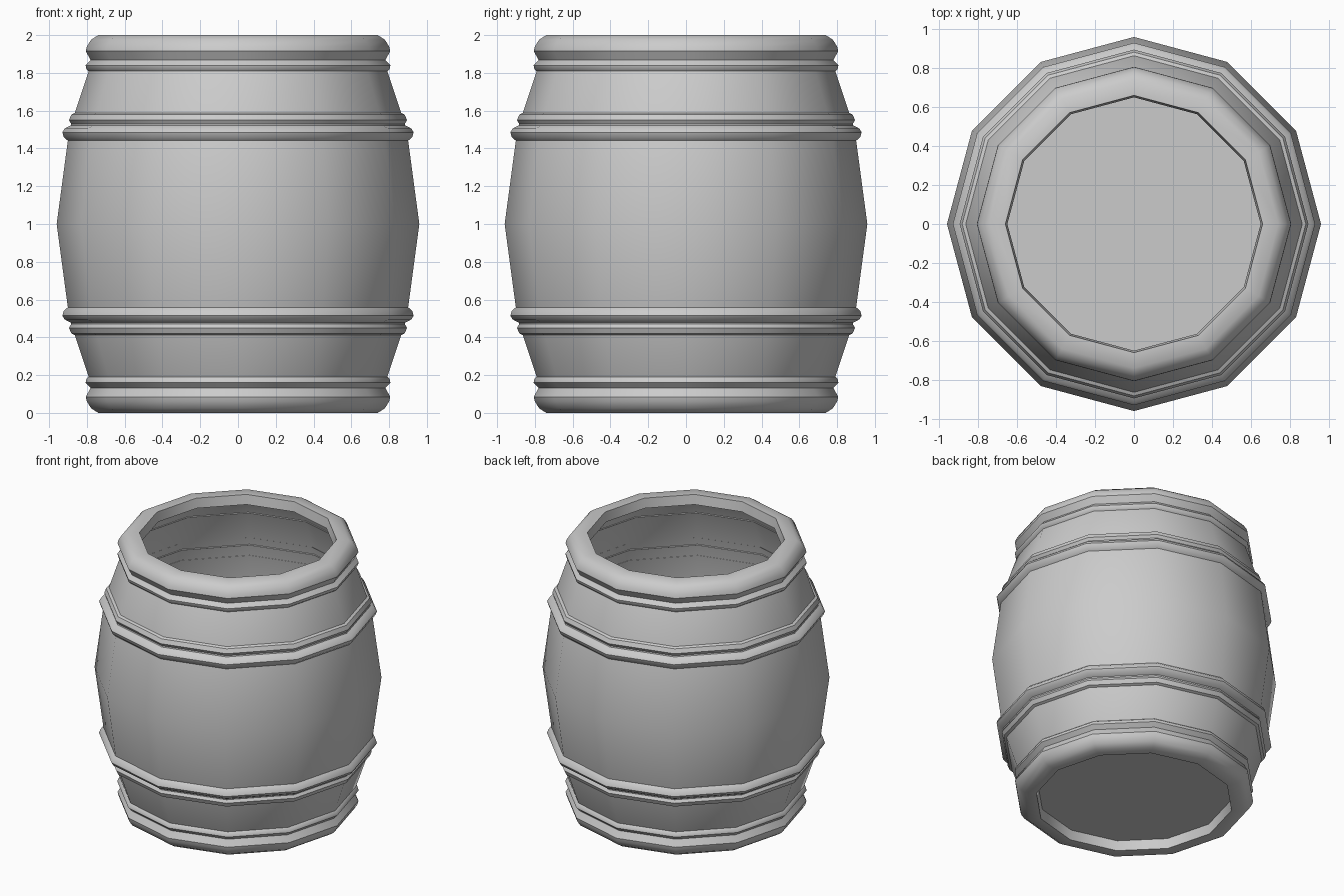
import bpy, bmesh
from math import cos, sin, pi, radians

if "Cube" in bpy.data.objects:
    bpy.data.objects.remove(bpy.data.objects["Cube"])

SIDES = 12


def lathe(name, profile, cap_first=False):
    """Revolve (radius, z) points around z as a twelve-sided surface."""
    bm = bmesh.new()
    rings = []
    for r, z in profile:
        rings.append([bm.verts.new((r * cos(2 * pi * i / SIDES),
                                    r * sin(2 * pi * i / SIDES), z))
                      for i in range(SIDES)])
    for a, b in zip(rings, rings[1:]):
        for i in range(SIDES):
            j = (i + 1) % SIDES
            bm.faces.new((a[i], a[j], b[j], b[i]))
    if cap_first:
        bm.faces.new(rings[0][::-1])
    mesh = bpy.data.meshes.new(name)
    bm.to_mesh(mesh)
    bm.free()
    obj = bpy.data.objects.new(name, mesh)
    bpy.context.collection.objects.link(obj)
    obj.select_set(True)
    bpy.context.view_layer.objects.active = obj
    bpy.ops.object.shade_smooth_by_angle(angle=radians(40))
    obj.select_set(False)
    return obj


def flip(profile):
    """Mirror a profile about the barrel's middle, z = 1."""
    return [(r, 2 - z) for r, z in reversed(profile)]


# Bulging stave wall
lower_wall = [(0.745, 0.10), (0.79, 0.19), (0.893, 0.50)]
lathe("stave_wall", lower_wall + [(0.96, 1.0)] + flip(lower_wall))

# Rounded rims with a recessed lip; the bottom one carries the floor
rim = [(0.65, 0.07), (0.66, 0.0), (0.74, 0.0), (0.778, 0.025),
       (0.80, 0.06), (0.806, 0.085), (0.78, 0.132)]
lathe("bottom_rim", rim, cap_first=True)
lathe("top_rim", flip(rim))

# Narrow hoops beside the rims, and double hoops around the belly
end_hoop = [(0.78, 0.132), (0.807, 0.16), (0.803, 0.18), (0.786, 0.195)]
belly_hoop = [(0.86, 0.41), (0.882, 0.42), (0.895, 0.45), (0.88, 0.475),
              (0.918, 0.495), (0.93, 0.515), (0.922, 0.54), (0.90, 0.56)]
for part, hoop in (("end_hoop", end_hoop), ("belly_hoop", belly_hoop)):
    lathe("lower_" + part, hoop)
    lathe("upper_" + part, flip(hoop))
